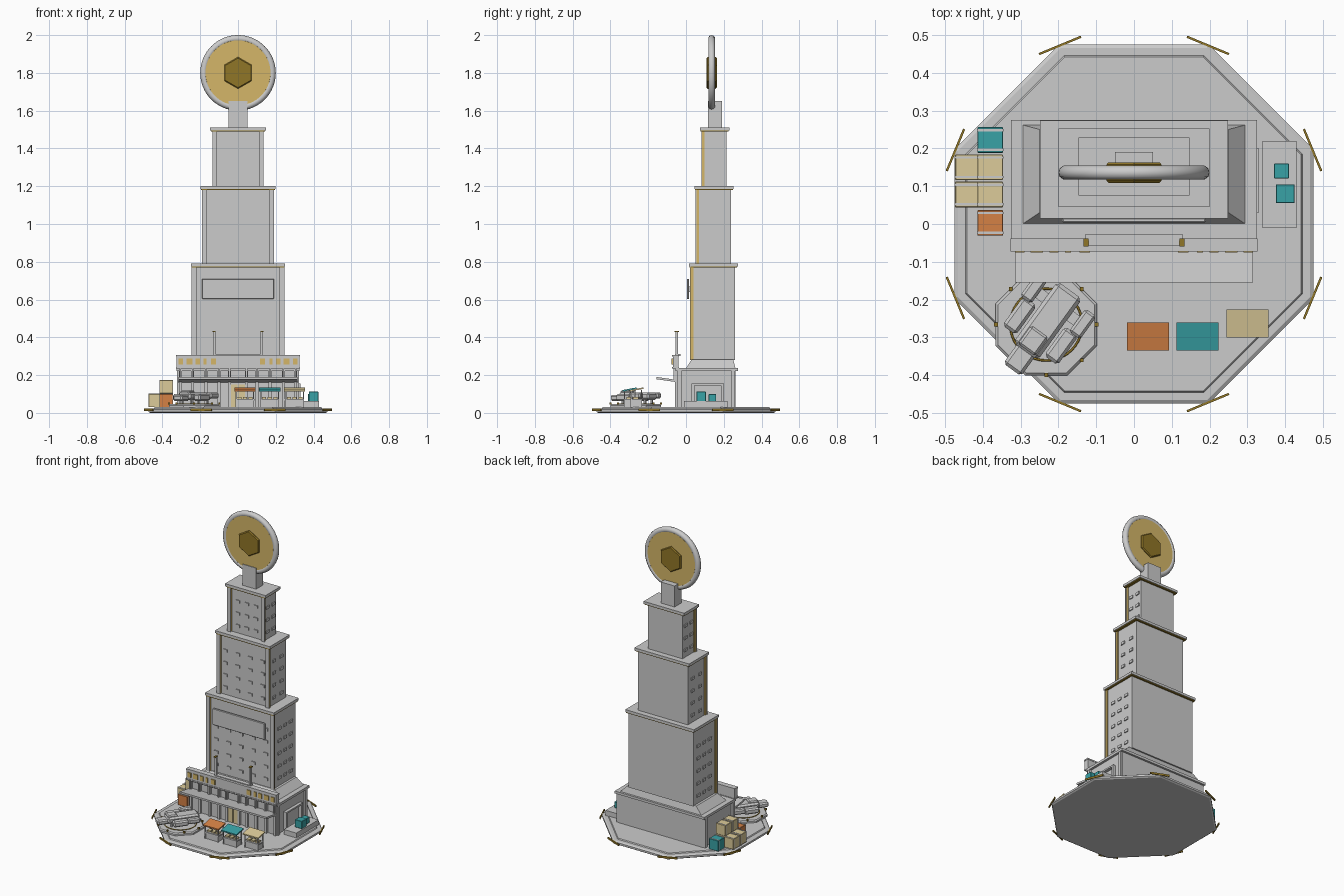
import bpy, bmesh, math
from mathutils import Matrix, Vector

if "Cube" in bpy.data.objects:
    bpy.data.objects.remove(bpy.data.objects["Cube"])


def mat(name, col):
    m = bpy.data.materials.new(name)
    m.diffuse_color = (*col, 1)
    m.use_nodes = True
    m.node_tree.nodes["Principled BSDF"].inputs["Base Color"].default_value = m.diffuse_color
    return m


GOLD = mat("gold", (0.66, 0.47, 0.14))
DARK_GOLD = mat("dark_gold", (0.28, 0.18, 0.02))
TEAL = mat("teal", (0.04, 0.36, 0.38))
ORANGE = mat("orange", (0.66, 0.22, 0.06))
CREAM = mat("cream", (0.72, 0.60, 0.32))


def finish(name, bm, m=None):
    bmesh.ops.recalc_face_normals(bm, faces=bm.faces)
    me = bpy.data.meshes.new(name)
    bm.to_mesh(me)
    bm.free()
    ob = bpy.data.objects.new(name, me)
    bpy.context.collection.objects.link(ob)
    if m:
        me.materials.append(m)
    return ob


def boxes(name, spans, m=None, bevel=0, mx=None):
    """One object from (x0, x1, y0, y1, z0, z1) spans."""
    bm = bmesh.new()
    for x0, x1, y0, y1, z0, z1 in spans:
        t = Matrix.Translation(((x0 + x1) / 2, (y0 + y1) / 2, (z0 + z1) / 2))
        bmesh.ops.create_cube(bm, size=1, matrix=t @ Matrix.Diagonal((x1 - x0, y1 - y0, z1 - z0, 1)))
    if bevel:
        bmesh.ops.bevel(bm, geom=bm.edges[:], offset=bevel, segments=1, affect='EDGES')
    if mx:
        bm.transform(mx)
    return finish(name, bm, m)


def loft(name, rings, m=None):
    """Closed solid through successive rings of points."""
    bm = bmesh.new()
    vs = [[bm.verts.new(p) for p in r] for r in rings]
    n = len(vs[0])
    for a, b in zip(vs, vs[1:]):
        for i in range(n):
            bm.faces.new((a[i], a[(i + 1) % n], b[(i + 1) % n], b[i]))
    bm.faces.new(vs[0][::-1])
    bm.faces.new(vs[-1])
    return finish(name, bm, m)


def ngon(cx, cy, r, z, n, a0=0.0):
    return [(cx + r * math.cos(a0 + 2 * math.pi * i / n), cy + r * math.sin(a0 + 2 * math.pi * i / n), z)
            for i in range(n)]


def rect(x, y0, y1, z):
    return [(-x, y0, z), (x, y0, z), (x, y1, z), (-x, y1, z)]


def torus(name, R, r, mx, m, seg=64, sub=10):
    bm = bmesh.new()
    vs = [[bm.verts.new(mx @ Vector(((R + r * math.cos(b)) * math.cos(a), (R + r * math.cos(b)) * math.sin(a), r * math.sin(b))))
           for b in [2 * math.pi * j / sub for j in range(sub)]] for a in [2 * math.pi * i / seg for i in range(seg)]]
    for i in range(seg):
        for j in range(sub):
            k, l = (i + 1) % seg, (j + 1) % sub
            bm.faces.new((vs[i][j], vs[k][j], vs[k][l], vs[i][l]))
    ob = finish(name, bm, m)
    for p in ob.data.polygons:
        p.use_smooth = True
    return ob


def disc(name, r, half, n, a0, m):
    """Upright prism facing front, with a small chamfer."""
    out = []
    for y, k in ((-half, r - .006), (-half + .006, r), (half - .006, r), (half, r - .006)):
        out.append([(px, .136 + y, 1.8 + pz) for px, pz, _ in ngon(0, 0, k, 0, n, a0)])
    return loft(name, out, m)


# Octagonal plaza and the gold edge strips at its corners
A = math.pi / 8
loft("plaza_base", [ngon(0, 0, r, z, 8, A) for r, z in
                    ((.504, 0), (.514, .006), (.514, .018), (.504, .024), (.482, .024), (.478, .03))])
for i in range(8):
    boxes("plaza_edge_strip", [(.508, .514, -.06, .06, .01, .022)], DARK_GOLD,
          mx=Matrix.Rotation(A + i * math.pi / 4, 4, 'Z'))

# Podium with roof slab, front columns and sloping plinth
boxes("podium", [(-.31, .31, -.045, .262, .028, .225)])
boxes("podium_roof", [(-.325, .325, -.055, .275, .222, .238)])
loft("tower_plinth", [rect(.295, .0, .262, .236), rect(.25, .03, .25, .283)])
cols = [-.305, -.24, -.17, -.1, -.045, .045, .1, .17, .24, .305]
boxes("front_columns", [(x - .008, x + .008, -.058, -.04, .028, .224) for x in cols])
boxes("side_columns", [(s * .315 - .008, s * .315 + .008, y - .01, y + .01, .028, .224)
                       for s in (-1, 1) for y in (-.035, .25)])
boxes("entrance_doors", [(-.04, -.002, -.052, -.044, .03, .15), (.002, .04, -.052, -.044, .03, .15)], CREAM)
boxes("side_door_frame", [(.31, .33, .03, .045, .04, .15), (.31, .33, .185, .2, .04, .15),
                          (.31, .33, .03, .2, .145, .155)])

# Front parapet with lit panels
boxes("parapet", [(-.325, .325, -.07, -.04, .236, .302)])
boxes("parapet_trim", [(-.327, .327, -.073, -.038, .298, .307), (-.327, .327, -.073, -.038, .234, .242)])
boxes("parapet_lights", [(s * x - w, s * x + w, -.076, -.068, .256, .287)
                         for s in (-1, 1) for x, w in ((.302, .012), (.257, .016), (.212, .012), (.175, .008), (.13, .014))], GOLD)
boxes("parapet_sign_panel", [(-.13, .13, -.057, -.028, .3, .312)])
boxes("parapet_masts", [(s * .125 - .006, s * .125 + .006, -.055, -.043, .3, .43) for s in (-1, 1)])
boxes("mast_caps", [(s * .127 - .007, s * .127 + .007, -.06, -.038, .427, .433) for s in (-1, 1)], DARK_GOLD)

# Sloping entrance canopy and its hangers
loft("canopy", [[(x, -.155, .178), (x, -.045, .162), (x, -.045, .174), (x, -.155, .19)] for x in (-.315, .315)])
boxes("canopy_posts", [(x - .004, x + .004, -.066, -.056, .165, .236) for x in cols])

# Three stepped tower tiers with corner fins, windows and caps
tiers = [(.235, .035, .26, .28, .78, [-.18, -.09, 0, .09, .18], [.09, .15, .21], [.335, .415, .498, .58, .66], .245),
         (.18, .065, .238, .785, 1.19, [-.135, -.045, .045, .135], [.115, .19], [.84, .92, 1.0, 1.08], .195),
         (.125, .095, .215, 1.195, 1.5, [-.065, 0, .065], [.125, .185], [1.25, 1.33, 1.41], .143)]
for w, y0, y1, z0, z1, wx, wy, rows, cap in tiers:
    boxes("tower_tier", [(-w, w, y0, y1, z0, z1)])
    boxes("corner_fin_core", [(s * (w - .004) - .01, s * (w - .004) + .01, y0 - .011, y0 + .004, z0, z1) for s in (-1, 1)], GOLD)
    boxes("corner_fin_face", [(s * (w - .002) - .013, s * (w - .002) + .013, y0 - .014, y0 - .01, z0, z1) for s in (-1, 1)])
    boxes("tier_cap", [(-cap - .004, cap + .004, y0 - .02, y1 + .014, z1 - .004, z1 + .012)])
    boxes("tier_cap_trim", [(-cap, cap, y0 - .017, y1 + .01, z1 - .01, z1 - .003)], DARK_GOLD)
    boxes("front_windows", [(x + d - .014, x + d + .014, y0 - .006, y0 + .005, z - .009, z + .009)
                            for x in wx for d in (0,) for z in rows])
    boxes("side_windows", [(s * w - .006, s * w + .006, y - .015, y + .015, z - .009, z + .009)
                           for s in (-1, 1) for y in wy for z in rows])

# Blank board on the lowest tier
boxes("front_board", [(-.19, .19, .004, .016, .602, .71)], bevel=.003)
boxes("board_brackets", [(x - .01, x + .01, .014, .038, .64, .67) for x in (-.14, .14)])

# Neck and great round emblem
boxes("emblem_neck", [(-.05, .05, .116, .19, 1.5, 1.65)])
UP = Matrix.Translation((0, .136, 1.8)) @ Matrix.Rotation(math.pi / 2, 4, 'X')
torus("emblem_rim", .181, .019, UP, None)
disc("emblem_disc", .178, .016, 64, 0, GOLD)
disc("emblem_hexagon", .084, .027, 6, math.pi / 2, DARK_GOLD)

# Loading dock with crates on the right
boxes("loading_dock", [(.34, .43, -.01, .22, .028, .062)])
boxes("dock_crates", [(.37, .41, .12, .16, .062, .1), (.375, .425, .055, .105, .062, .112)], TEAL, .002)

# Crate stacks on the left: x, y, level, colour
for x, y, lv, m in [(-.38, .222, 0, TEAL), (-.38, .15, 0, CREAM), (-.38, .078, 0, CREAM), (-.38, .15, 1, CREAM),
                    (-.38, .078, 1, CREAM), (-.38, .003, 0, ORANGE), (-.439, .15, 0, CREAM), (-.439, .078, 0, CREAM)]:
    z = .03 + .073 * lv
    h = .034
    boxes("cargo_crate", [(x - h, x + h, y - h, y + h, z, z + .07)], m, .002)
    boxes("crate_straps", [(x - h - .001, x + h + .001, y + d - .003, y + d + .003, z, z + .072) for d in (-.026, .026)])

# Market stalls
for x, y, m in [(.037, -.298, ORANGE), (.168, -.298, TEAL), (.3, -.263, CREAM)]:
    boxes("stall_counter", [(x - .045, x + .045, y - .025, y + .025, .028, .068), (x - .05, x + .05, y - .03, y + .03, .066, .074)])
    boxes("stall_goods", [(x + d - .011, x + d + .011, y - .018, y + .012, .073, .083) for d in (-.03, 0, .03)], CREAM)
    boxes("stall_posts", [(x + s * .046 - .003, x + s * .046 + .003, y + t * .027 - .003, y + t * .027 + .003, .028, .122)
                          for s in (-1, 1) for t in (-1, 1)])
    loft("stall_awning", [[(px, y - .037, .113), (px, y + .037, .127), (px, y + .037, .135), (px, y - .037, .121)]
                          for px in (x - .056, x + .056)], m)

# Landing pad with ring and lights
PX, PY = -.232, -.266
loft("landing_pad", [ngon(PX, PY, r, z, 8, A) for r, z in ((.145, .028), (.145, .04), (.138, .046))])
torus("pad_ring", .095, .003, Matrix.Translation((PX, PY, .047)), DARK_GOLD, 40, 6)
boxes("pad_lights", [(PX + .133 * math.cos(a) - .005, PX + .133 * math.cos(a) + .005, PY + .133 * math.sin(a) - .005,
                      PY + .133 * math.sin(a) + .005, .044, .056) for a in [i * math.pi / 4 for i in range(8)]], DARK_GOLD)

# Parked flying craft: local +x points at the tower
CR = Matrix.Translation((-.237, -.268, 0)) @ Matrix.Rotation(math.radians(54), 4, 'Z')
boxes("craft_hull", [(-.085, .115, -.04, .04, .068, .108)], bevel=.01, mx=CR)
boxes("craft_nose", [(-.145, -.07, -.029, .029, .064, .096)], bevel=.008, mx=CR)
boxes("craft_cabin", [(-.08, -.02, -.028, .028, .1, .118)], bevel=.006, mx=CR)
boxes("craft_side_pods", [(-.065, .03, s * .068 - .022, s * .068 + .022, .064, .1) for s in (-1, 1)], bevel=.008, mx=CR)
boxes("craft_engines", [(.025, .1, s * .08 - .018, s * .08 + .018, .076, .108) for s in (-1, 1)], bevel=.007, mx=CR)
boxes("craft_wing_beam", [(.045, .075, -.08, .08, .084, .096)], mx=CR)
boxes("craft_landing_legs", [(x - .005, x + .005, s * .03 - .005, s * .03 + .005, .044, .072)
                             for x in (-.06, .085) for s in (-1, 1)], mx=CR)
